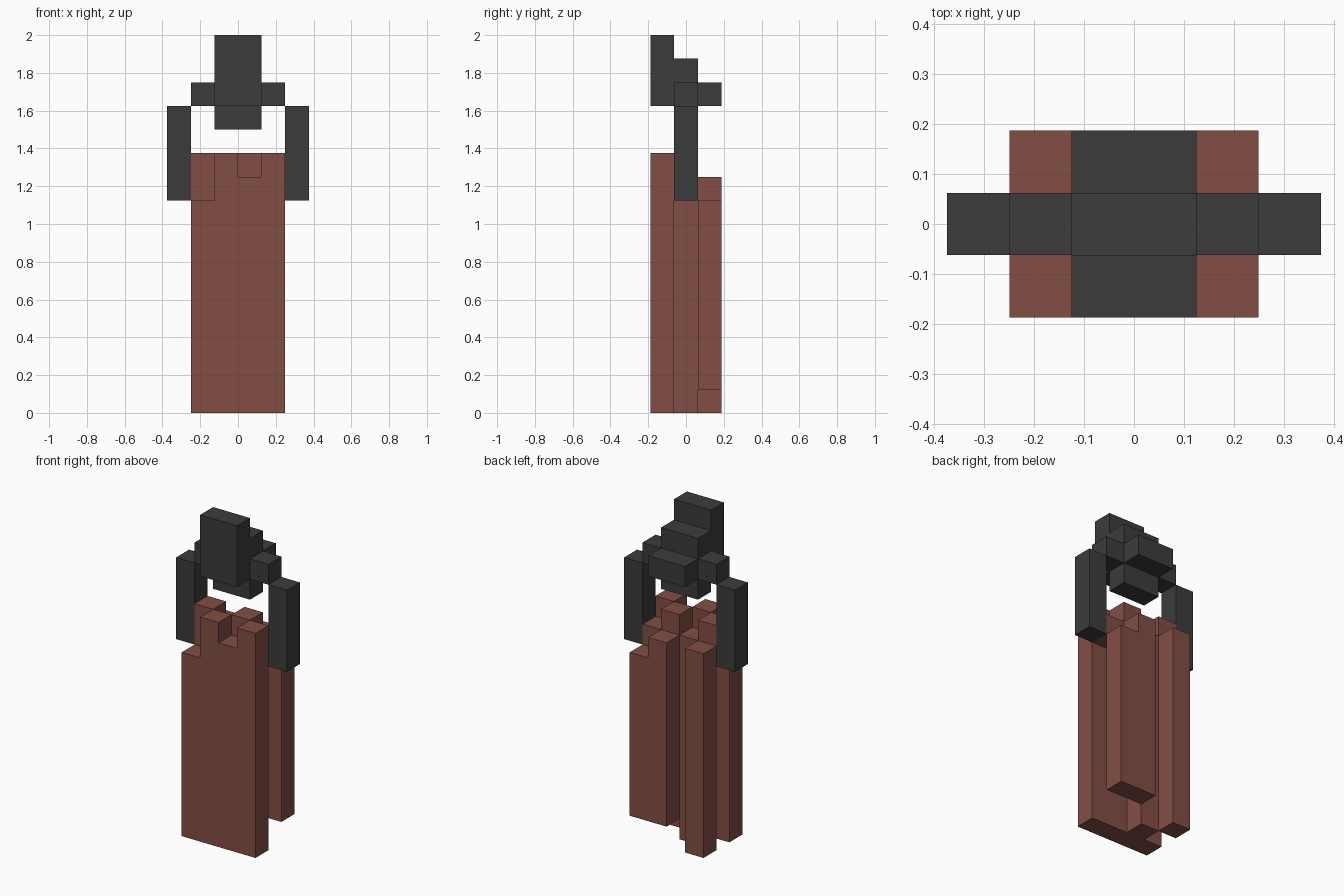
import bpy, bmesh

if "Cube" in bpy.data.objects:
    bpy.data.objects.remove(bpy.data.objects["Cube"])

U = 0.125  # edge of one block


def material(name, rgb):
    m = bpy.data.materials.new(name)
    m.diffuse_color = (*rgb, 1)
    m.use_nodes = True
    m.node_tree.nodes["Principled BSDF"].inputs["Base Color"].default_value = m.diffuse_color
    return m


brown = material("reddish_brown", (0.223, 0.076, 0.058))
grey = material("charcoal", (0.045, 0.045, 0.045))

# Each part is a list of boxes in block units: (x0, x1, y0, y1, z0, z1)
PARTS = {
    # front sheet with a ragged top
    "front_panel": (brown, [(1, 2, 0, 1, 0, 9), (2, 3, 0, 1, 0, 11),
                            (3, 4, 0, 1, 0, 10), (4, 5, 0, 1, 0, 11)]),
    # spine and upper lumps in the middle layer
    "core": (brown, [(2, 3, 1, 2, 0, 10), (1, 2, 1, 2, 9, 11),
                     (3, 4, 1, 2, 9, 11), (4, 5, 1, 2, 9, 10)]),
    # hanging strips at the back
    "back_strips": (brown, [(1, 2, 2, 3, 0, 10), (3, 4, 2, 3, 1, 10),
                            (4, 5, 2, 3, 1, 9)]),
    # stepped head
    "head": (grey, [(2, 4, 0, 1, 13, 16), (2, 4, 1, 2, 12, 15),
                    (2, 4, 2, 3, 13, 14)]),
    "left_shoulder": (grey, [(1, 2, 1, 2, 13, 14)]),
    "right_shoulder": (grey, [(4, 5, 1, 2, 13, 14)]),
    "left_arm": (grey, [(0, 1, 1, 2, 9, 13)]),
    "right_arm": (grey, [(5, 6, 1, 2, 9, 13)]),
}


def cells(boxes):
    return {(x, y, z) for a, b, c, d, e, f in boxes
            for x in range(a, b) for y in range(c, d) for z in range(e, f)}


filled = set().union(*(cells(boxes) for _, boxes in PARTS.values()))


def build(name, mat, boxes):
    """Outer skin of the part's blocks, without faces hidden between blocks."""
    bm = bmesh.new()
    for cell in sorted(cells(boxes)):
        for axis in range(3):
            for side in (0, 1):
                near = list(cell)
                near[axis] += 2 * side - 1
                if tuple(near) in filled:
                    continue
                ring = []
                for s, t in ((0, 0), (1, 0), (1, 1), (0, 1)):
                    p = list(cell)
                    p[axis] += side
                    p[(axis + 1) % 3] += s
                    p[(axis + 2) % 3] += t
                    ring.append(bm.verts.new(((p[0] - 3) * U, (p[1] - 1.5) * U, p[2] * U)))
                bm.faces.new(ring if side else ring[::-1])
    bmesh.ops.remove_doubles(bm, verts=bm.verts, dist=1e-4)
    bmesh.ops.dissolve_limit(bm, angle_limit=0.01, verts=bm.verts, edges=bm.edges)
    me = bpy.data.meshes.new(name)
    bm.to_mesh(me)
    bm.free()
    me.materials.append(mat)
    bpy.context.collection.objects.link(bpy.data.objects.new(name, me))


for part, (mat, boxes) in PARTS.items():
    build(part, mat, boxes)
